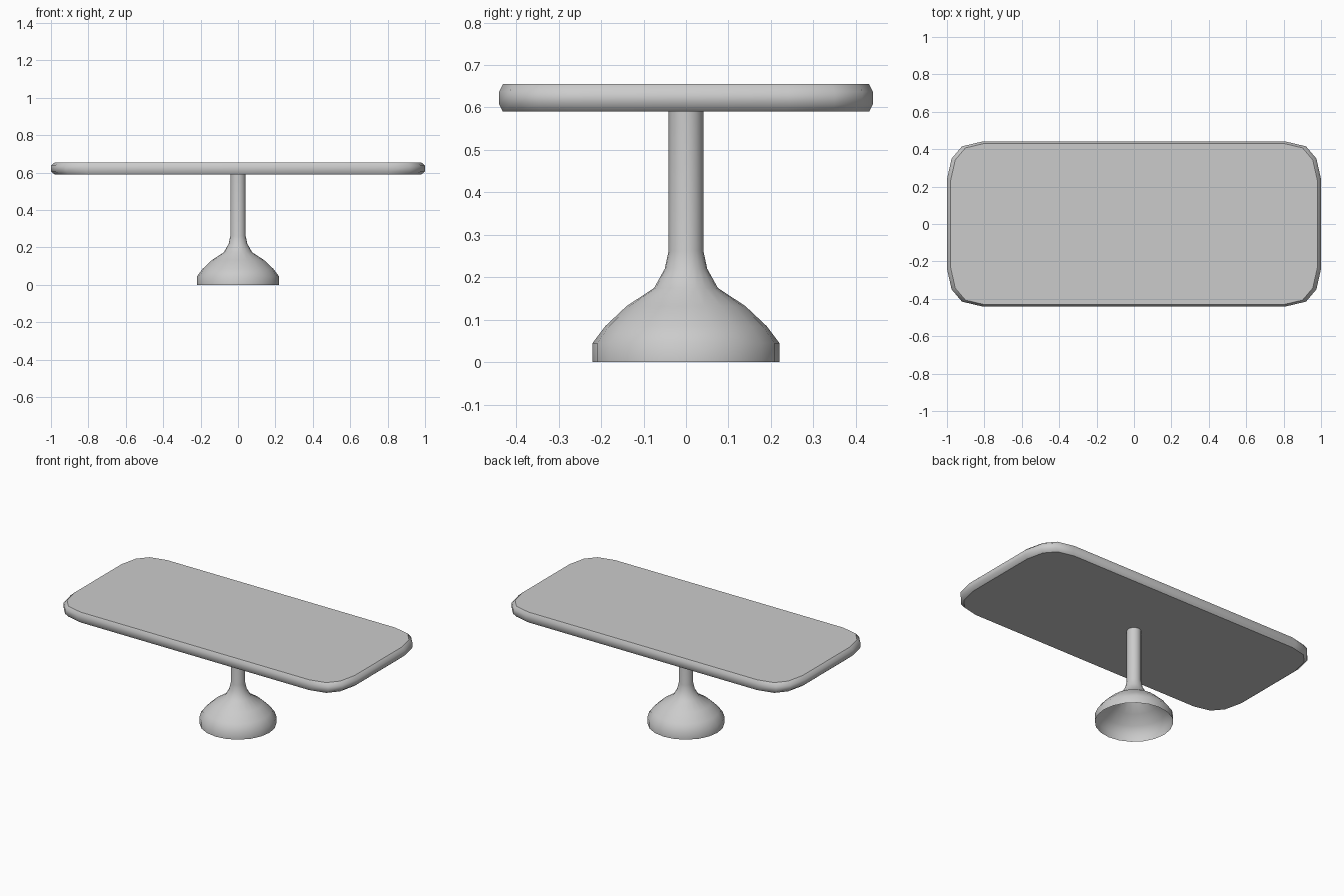
import bpy, bmesh, math

cube = bpy.data.objects.get("Cube")
if cube:
    bpy.data.objects.remove(cube, do_unlink=True)

grey = bpy.data.materials.new("plain grey")
grey.use_nodes = True
colour = (0.6, 0.6, 0.6, 1)
grey.diffuse_color = colour
grey.node_tree.nodes["Principled BSDF"].inputs["Base Color"].default_value = colour


def loft(name, rings, capped, sharp_angle):
    """Skin a stack of equal rings, smooth apart from caps and sharp corners."""
    bm = bmesh.new()
    loops = [[bm.verts.new(p) for p in ring] for ring in rings]
    count = len(loops[0])
    for low, high in zip(loops, loops[1:]):
        for i in range(count):
            j = (i + 1) % count
            bm.faces.new((low[i], low[j], high[j], high[i])).smooth = True
    if capped:
        caps = [bm.faces.new(loops[0][::-1]), bm.faces.new(loops[-1])]
        for cap in caps:
            for edge in cap.edges:
                edge.smooth = False
    for edge in bm.edges:
        if len(edge.link_faces) == 2 and edge.calc_face_angle() > sharp_angle:
            edge.smooth = False
    mesh = bpy.data.meshes.new(name)
    bm.to_mesh(mesh)
    bm.free()
    mesh.materials.append(grey)
    obj = bpy.data.objects.new(name, mesh)
    bpy.context.collection.objects.link(obj)
    return obj


# Table top: one rounded corner mirrored into a full outline, with a bulging rim
corner = [(1.0, 0.24), (0.975, 0.35), (0.92, 0.415), (0.815, 0.44)]
half = corner + [(-x, y) for x, y in reversed(corner)]
outline = half + [(-x, -y) for x, y in half]
rim = [(0.59, 0.98), (0.607, 1.0), (0.637, 1.0), (0.655, 0.98)]
loft("table_top",
     [[(x * s, y * s, z) for x, y in outline] for z, s in rim],
     True, math.radians(60))

# Pedestal: hollow bell-shaped foot, open below, flowing into a slim column
profile = [(0.22, 0), (0.22, 0.045), (0.19, 0.085), (0.14, 0.132),
           (0.075, 0.175), (0.05, 0.22), (0.041, 0.262), (0.041, 0.59)]
sides = 20
angles = [math.tau * i / sides for i in range(sides)]
loft("pedestal",
     [[(r * math.cos(a), r * math.sin(a), z) for a in angles] for r, z in profile],
     False, math.radians(33))
